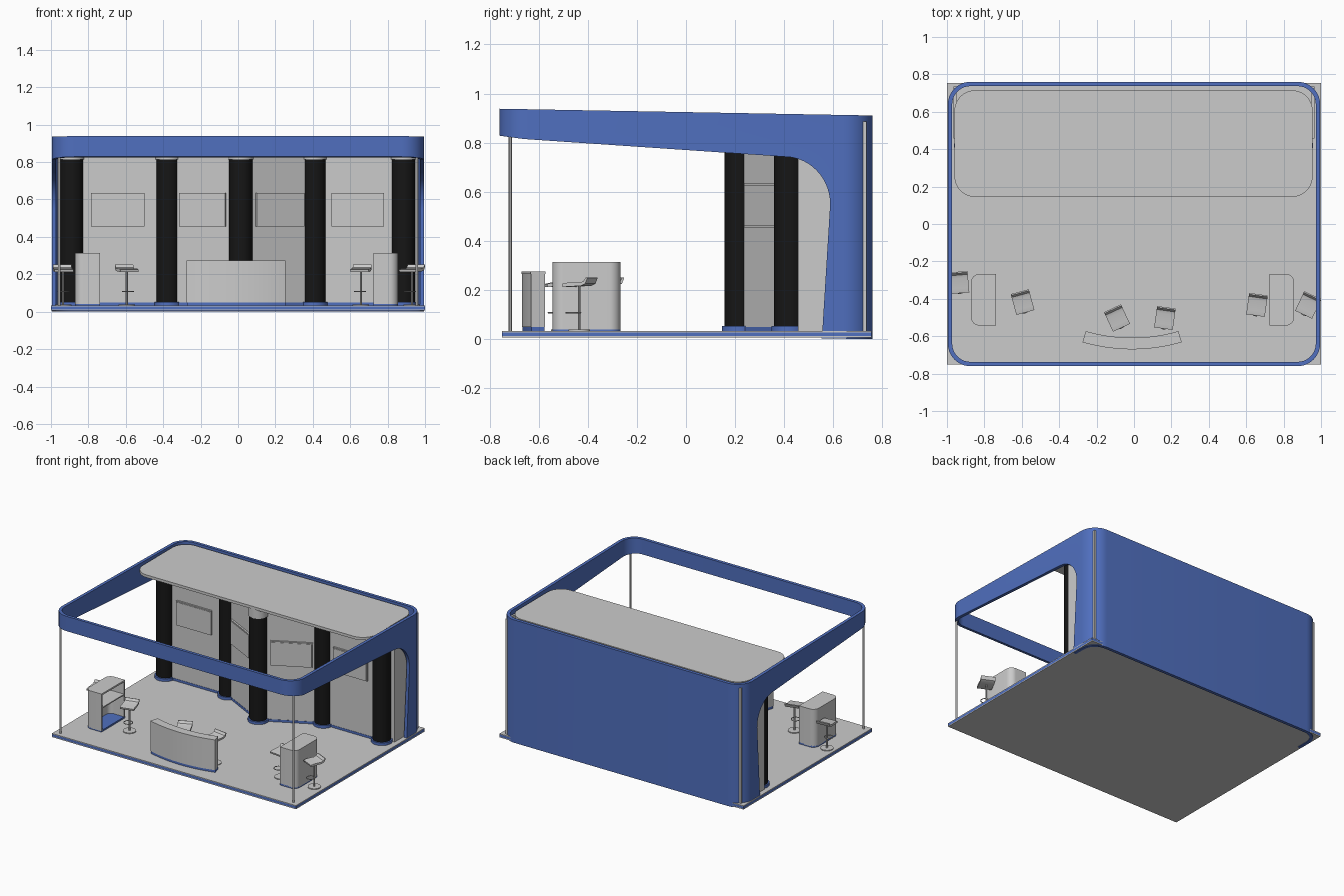
import bpy, bmesh
from math import sin, cos, pi, atan2, hypot, radians
from mathutils import Matrix

if "Cube" in bpy.data.objects:
    bpy.data.objects.remove(bpy.data.objects["Cube"])


def material(name, color):
    m = bpy.data.materials.new(name)
    m.diffuse_color = color
    m.use_nodes = True
    m.node_tree.nodes["Principled BSDF"].inputs["Base Color"].default_value = m.diffuse_color
    return m


BLUE = material("blue", (0.08, 0.16, 0.52, 1))
BLACK = material("black", (0.008, 0.008, 0.008, 1))


def finish(name, bm, mat=None):
    bmesh.ops.recalc_face_normals(bm, faces=bm.faces)
    me = bpy.data.meshes.new(name)
    bm.to_mesh(me)
    bm.free()
    ob = bpy.data.objects.new(name, me)
    bpy.context.collection.objects.link(ob)
    if mat:
        me.materials.append(mat)
    smooth(ob)
    return ob


def smooth(ob):
    bpy.ops.object.select_all(action='DESELECT')
    ob.select_set(True)
    bpy.context.view_layer.objects.active = ob
    bpy.ops.object.shade_smooth_by_angle(angle=radians(30))


def prism(name, pts, z0, z1, mat=None, matrix=None):
    """Closed outline extruded from z0 to z1."""
    bm = bmesh.new()
    lo = [bm.verts.new((x, y, z0)) for x, y in pts]
    hi = [bm.verts.new((x, y, z1)) for x, y in pts]
    n = len(pts)
    bm.faces.new(lo[::-1])
    bm.faces.new(hi)
    for i in range(n):
        j = (i + 1) % n
        bm.faces.new((lo[i], lo[j], hi[j], hi[i]))
    if matrix:
        bm.transform(matrix)
    return finish(name, bm, mat)


def arc(cx, cy, r, a0, a1, n=10, ry=None):
    ry = r if ry is None else ry
    return [(cx + r * cos(radians(a0 + (a1 - a0) * i / n)),
             cy + ry * sin(radians(a0 + (a1 - a0) * i / n))) for i in range(n + 1)]


def rrect(x0, x1, y0, y1, r):
    return (arc(x1 - r, y1 - r, r, 0, 90) + arc(x0 + r, y1 - r, r, 90, 180)
            + arc(x0 + r, y0 + r, r, 180, 270) + arc(x1 - r, y0 + r, r, 270, 360))


def box(name, x0, x1, y0, y1, z0, z1, mat=None):
    return prism(name, [(x0, y0), (x1, y0), (x1, y1), (x0, y1)], z0, z1, mat)


def disc(name, x, y, r, z0, z1, mat=None, n=32):
    return prism(name, arc(x, y, r, 0, 360, n)[:-1], z0, z1, mat)


# map a (y, z) profile extruded along x
ALONG_X = Matrix(((0, 0, 1, 0), (1, 0, 0, 0), (0, 1, 0, 0), (0, 0, 0, 1)))

# floor platform: blue body with grey sheets
box("floor_body", -1, 1, -0.75, 0.755, 0.012, 0.028, BLUE)
box("floor_top", -1, 1, -0.75, 0.755, 0.028, 0.033)
box("floor_underside", -1, 1, -0.75, 0.755, 0.006, 0.012)

# blue wrap-around shell: rounded ring trimmed by a side profile
bm = bmesh.new()
loops = [[bm.verts.new((x, y, z)) for x, y in pts]
         for pts, z in ((rrect(-.995, .995, -.76, .76, .12), -.1),
                        (rrect(-.995, .995, -.76, .76, .12), 1.1),
                        (rrect(-.972, .972, -.737, .737, .097), 1.1),
                        (rrect(-.972, .972, -.737, .737, .097), -.1))]
for k in range(4):
    a, b = loops[k], loops[(k + 1) % 4]
    for i in range(len(a)):
        j = (i + 1) % len(a)
        bm.faces.new((a[i], a[j], b[j], b[i]))
shell = finish("blue_shell", bm, BLUE)
side = ([(-.8, .939), (-.8, .834), (-.66, .815)]
        + arc(.40, .55, .187, 90, 0, 14, ry=.193)
        + [(.555, .03), (.552, .003), (.8, 0), (.8, .91)])
cutter = prism("shell_profile", side, -1.2, 1.2, BLUE, ALONG_X)
cutter.hide_render = True
mod = shell.modifiers.new("trim", 'BOOLEAN')
mod.operation = 'INTERSECT'
mod.solver = 'EXACT'
mod.object = cutter
bpy.context.view_layer.objects.active = shell
bpy.ops.object.modifier_apply(modifier="trim")
bpy.data.objects.remove(cutter)
smooth(shell)

# roof slab over the back
prism("roof_slab", rrect(-.96, .955, .145, .715, .11), .885, .905)

# corner posts
for s, n in ((-1, "left"), (1, "right")):
    disc("post_" + n, s * .955, -.715, .007, .03, .86, n=12)

# columns with blue base and grey cap
COLS = [(-.89, .42), (-.375, .42), (.015, .218), (.407, .42), (.885, .42)]
for x, y in COLS:
    disc("column_base", x, y, .072, .033, .053, BLUE)
    disc("column", x, y, .062, .053, .815, BLACK)
    disc("column_cap", x, y, .068, .815, .886)


def panel(name, p, q, t, z0, z1, off=0.0, f0=0.0, f1=1.0, mat=None):
    """Upright slab along p-q, shifted off towards the front."""
    dx, dy = q[0] - p[0], q[1] - p[1]
    L = hypot(dx, dy)
    m = Matrix.Translation((p[0], p[1], 0)) @ Matrix.Rotation(atan2(dy, dx), 4, 'Z')
    pts = [(L * f0, -off - t / 2), (L * f1, -off - t / 2),
           (L * f1, -off + t / 2), (L * f0, -off + t / 2)]
    prism(name, pts, z0, z1, mat, m)


# back walls between the columns, each with a framed screen
SCREENS = [(-.785, -.5), (-.305, -.06), (.09, .345), (.5, .78)]
for p, q, (s0, s1) in zip(COLS, COLS[1:], SCREENS):
    panel("back_wall", p, q, .02, .05, .886)
    panel("skirting", p, q, .024, .033, .05, mat=BLUE)
    f0, f1 = ((s - p[0]) / (q[0] - p[0]) for s in (s0, s1))
    e = .006 / (q[0] - p[0])
    panel("screen_frame", p, q, .014, .455, .635, .016, f0, f1)
    panel("screen", p, q, .004, .462, .628, .024, f0 + e, f1 - e)

# side returns of the storage room
for s, n in ((-1, "left"), (1, "right")):
    panel("side_wall_" + n, (s * .957, .457), (s * .957, .735), .014, .033, .886)
    panel("wall_return_" + n, (s * .89, .464), (s * .957, .464), .014, .033, .886)

# side counters: U-shaped wall open to the middle, top, shelf and blue base
for s, cx, n in ((1, -.805, "left"), (-1, .79, "right")):
    def U(x, y0, y1, r):
        return [(.066, y1)] + arc(x + r, y1 - r, r, 90, 180) \
            + arc(x + r, y0 + r, r, 180, 270) + [(.066, y0)]
    M = Matrix.Translation((cx, -.405, 0)) @ Matrix.Diagonal((s, 1, 1, 1))
    outer = U(-.066, -.138, .138, .045)
    inner = U(-.056, -.128, .128, .035)
    prism("counter_wall_" + n, outer + inner[::-1], .04, .303, None, M)
    prism("counter_top_" + n, outer, .303, .315, None, M)
    prism("counter_shelf_" + n, inner, .205, .213, None, M)
    prism("counter_base_" + n, outer, .033, .045, BLUE, M)

# curved reception desk
R = .95
half = 16.2


def desk(grow):
    return (arc(-.01, R - .67, R + grow, 270 - half, 270 + half, 20)
            + arc(-.01, R - .67, R - .062 - grow, 270 + half, 270 - half, 20))


prism("desk_base", desk(-.004), .033, .05, BLUE)
prism("desk_body", desk(-.002), .05, .265)
prism("desk_top", desk(0), .265, .275)

# bar stools: moulded seat with a low back, stem, footrest and disc foot
SEAT = [(-.052, .212), (-.03, .214), (.03, .217), (.05, .226), (.06, .25),
        (.053, .252), (.042, .236), (.025, .23), (-.03, .23), (-.055, .225)]
STOOLS = [(-.935, -.315, 5), (-.595, -.42, 15), (-.09, -.505, 25),
          (.165, -.505, -8), (.657, -.435, -8), (.93, -.435, -25)]
for x, y, ang in STOOLS:
    T = Matrix.Translation((x, y, 0)) @ Matrix.Rotation(radians(ang), 4, 'Z')
    prism("stool_seat", SEAT, -.05, .05, None, T @ ALONG_X)
    disc("stool_foot", x, y, .044, .033, .039, n=24)
    disc("stool_stem", x, y, .006, .039, .216, n=10)
    p = T @ Matrix.Translation((0, -.026, .108))
    bpy.ops.mesh.primitive_torus_add(major_radius=.03, minor_radius=.003,
                                     major_segments=24, minor_segments=6,
                                     location=p.translation)
    ring = bpy.context.object
    ring.name = "stool_footrest"
    smooth(ring)
